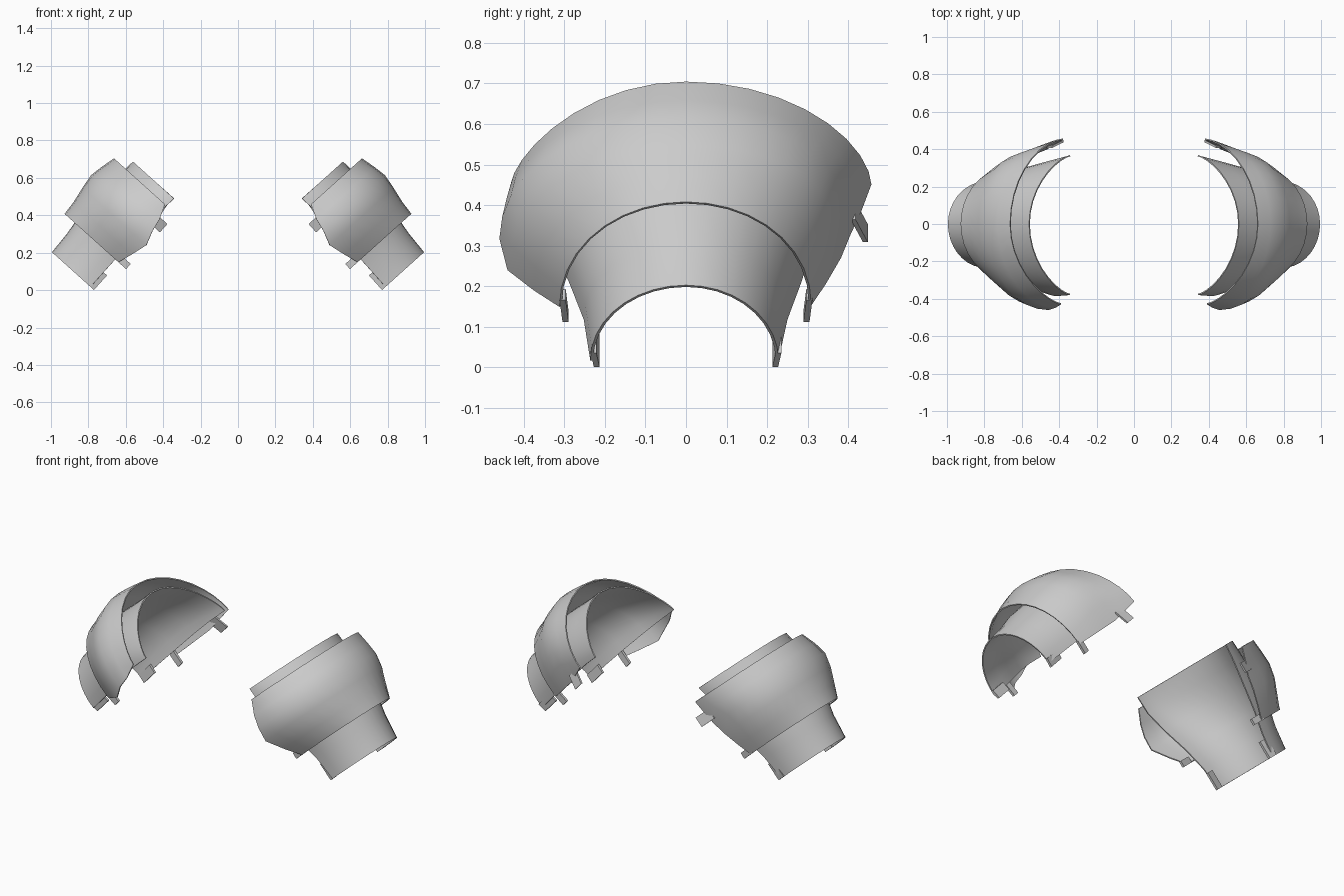
import bpy, math
from mathutils import Vector

if "Cube" in bpy.data.objects:
    bpy.data.objects.remove(bpy.data.objects["Cube"])

# Local frame of one shoulder guard: U runs down the arm, V points up and out, W is y
A = math.radians(42)
U = Vector((math.sin(A), 0, -math.cos(A)))
V = Vector((math.cos(A), 0, math.sin(A)))
W = Vector((0, 1, 0))

metal = bpy.data.materials.new("light_grey_metal")
metal.diffuse_color = (0.6, 0.6, 0.6, 1)
metal.use_nodes = True
metal.node_tree.nodes["Principled BSDF"].inputs["Base Color"].default_value = metal.diffuse_color


def place(u, v, w):
    return U * u + V * v + W * w


def finish(name, verts, faces, thickness=0.0):
    """Make the part, thicken it, mirror it to the other shoulder and smooth it."""
    me = bpy.data.meshes.new(name)
    me.from_pydata(verts, [], faces)
    me.materials.append(metal)
    ob = bpy.data.objects.new(name, me)
    bpy.context.collection.objects.link(ob)
    if thickness:
        s = ob.modifiers.new("thickness", 'SOLIDIFY')
        s.thickness = thickness
        s.offset = -1
    m = ob.modifiers.new("other_side", 'MIRROR')
    m.use_mirror_merge = False
    bpy.ops.object.select_all(action='DESELECT')
    bpy.context.view_layer.objects.active = ob
    ob.select_set(True)
    bpy.ops.object.convert(target='MESH')
    bpy.ops.object.shade_smooth_by_angle(angle=math.radians(40))


def arched_shell(name, rows, thickness, half=9):
    """Loft open arches; row = u, top, (bottom, width, fullness) for front and back."""
    verts, faces = [], []
    cols = 2 * half + 1
    for u, top, front, back in rows:
        for j in range(cols):
            t = (j - half) / half
            low, width, q = front if t < 0 else back
            a = abs(t) * math.pi / 2
            w = math.copysign(width * math.sin(a), t)
            v = low + (top - low) * max(math.cos(a), 0) ** (2 / q)
            verts.append(place(u, v, w))
    for i in range(len(rows) - 1):
        for j in range(cols - 1):
            k = i * cols + j
            faces.append((k, k + cols, k + cols + 1, k + 1))
    finish(name, verts, faces, thickness)


def tab(name, us, vs, w_top, w_low, thick):
    """Small plate hanging from a shell edge, leaning from w_top to w_low."""
    verts = [place(u, v, w + d) for u in us
             for v, w in ((vs[0], w_low), (vs[1], w_top))
             for d in (-thick / 2, thick / 2)]
    faces = [(0, 1, 3, 2), (4, 6, 7, 5), (0, 4, 5, 1),
             (2, 3, 7, 6), (0, 2, 6, 4), (1, 5, 7, 3)]
    finish(name, verts, faces)


# Bulging outer shoulder plate, boxier at the back
arched_shell("outer_shoulder_plate", [
    (-0.08, 0.964, (0.597, 0.430, 1.4), (0.585, 0.457, 1.7)),
    (0.00, 0.983, (0.565, 0.448, 1.85), (0.575, 0.432, 2.1)),
    (0.07, 0.995, (0.552, 0.460, 2.05), (0.565, 0.405, 2.6)),
    (0.15, 0.984, (0.525, 0.440, 2.15), (0.570, 0.382, 2.7)),
    (0.24, 0.968, (0.550, 0.375, 2.15), (0.575, 0.345, 2.4)),
    (0.317, 0.962, (0.575, 0.312, 2.05), (0.580, 0.309, 2.1)),
], 0.007)

# Longer inner sleeve, flaring towards the neck: u, top, bottom, front/back width, fullness
sleeve = [(-0.135, 0.877, 0.582, 0.380, 0.368, 1.4),
          (-0.03, 0.885, 0.592, 0.386, 0.345, 1.65),
          (0.10, 0.903, 0.597, 0.350, 0.316, 2.0),
          (0.25, 0.900, 0.598, 0.290, 0.286, 2.15),
          (0.38, 0.882, 0.598, 0.252, 0.250, 2.1),
          (0.515, 0.875, 0.598, 0.236, 0.228, 2.0)]
arched_shell("inner_sleeve", [(u, top, (b, wf, q), (b, wb, q))
                              for u, top, b, wf, wb, q in sleeve], 0.007)

# Strap tabs along the lower edges
for side, label in ((-1, "front"), (1, "back")):
    tab("sleeve_tab_" + label, (0.41, 0.515), (0.573, 0.625),
        side * 0.228, side * 0.220, 0.014)
    tab("plate_tab_" + label, (0.28, 0.317), (0.520, 0.60),
        side * 0.304, side * 0.297, 0.015)
tab("rear_plate_tab", (-0.010, 0.050), (0.517, 0.60), 0.412, 0.442, 0.012)
